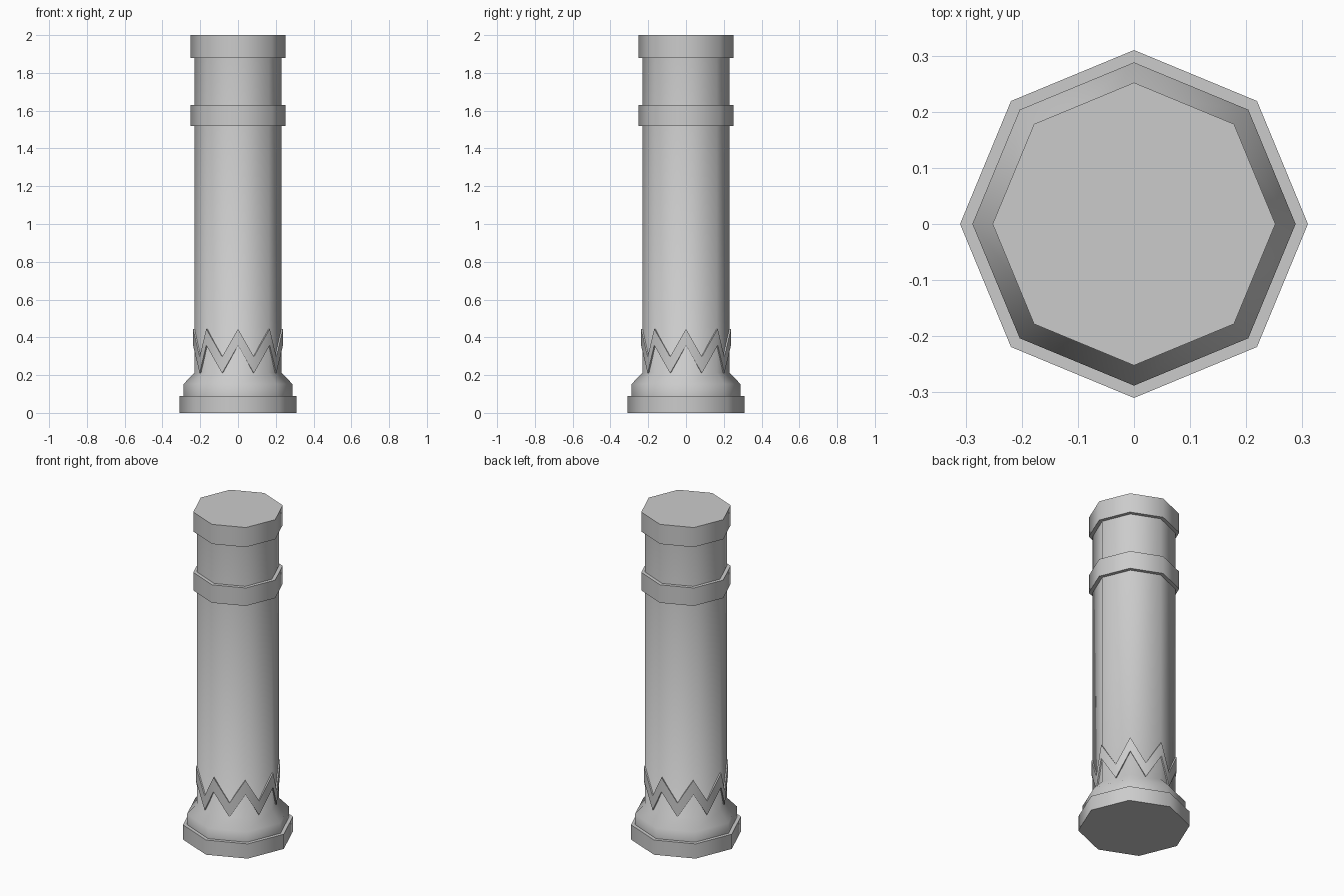
import bpy
import bmesh
from math import cos, pi, radians, sin

if "Cube" in bpy.data.objects:
    bpy.data.objects.remove(bpy.data.objects["Cube"], do_unlink=True)

SIDES = 8

stone = bpy.data.materials.new("grey_stone")
stone.use_nodes = True
GREY = (0.6, 0.6, 0.6, 1)
stone.diffuse_color = GREY
stone.node_tree.nodes["Principled BSDF"].inputs["Base Color"].default_value = GREY


def finish(name, bm):
    """Turn a bmesh into a smooth-shaded stone object with sharp rims."""
    bmesh.ops.recalc_face_normals(bm, faces=bm.faces)
    mesh = bpy.data.meshes.new(name)
    bm.to_mesh(mesh)
    bm.free()
    mesh.materials.append(stone)
    obj = bpy.data.objects.new(name, mesh)
    bpy.context.collection.objects.link(obj)
    bpy.ops.object.select_all(action="DESELECT")
    obj.select_set(True)
    bpy.context.view_layer.objects.active = obj
    bpy.ops.object.shade_smooth_by_angle(angle=radians(60))
    return obj


def bridge(bm, a, b):
    """Join two closed rings of vertices with quads."""
    for i in range(len(a)):
        j = (i + 1) % len(a)
        bm.faces.new((a[i], a[j], b[j], b[i]))


def turned(name, profile):
    """Capped octagonal solid from (radius, height) pairs, bottom to top."""
    bm = bmesh.new()
    rings = [[bm.verts.new((r * cos(2 * pi * i / SIDES), r * sin(2 * pi * i / SIDES), z))
              for i in range(SIDES)] for r, z in profile]
    for low, high in zip(rings, rings[1:]):
        bridge(bm, low, high)
    bm.faces.new(rings[0])
    bm.faces.new(rings[-1])
    return finish(name, bm)


def zigzag(name, outer, inner, peak, valley, height):
    """Raised chevron band: peaks on the corners, valleys mid-side."""
    bm = bmesh.new()

    def ring(radius, lift):
        verts = []
        for i in range(2 * SIDES):
            middle = i % 2
            r = radius * cos(pi / SIDES) if middle else radius
            angle = pi * i / SIDES
            z = (valley if middle else peak) + lift
            verts.append(bm.verts.new((r * cos(angle), r * sin(angle), z)))
        return verts

    loops = [ring(outer, 0), ring(outer, height), ring(inner, height), ring(inner, 0)]
    for k in range(4):
        bridge(bm, loops[k], loops[(k + 1) % 4])
    return finish(name, bm)


# Foot and shaft with its flared lower end
turned("base_slab", [(0.31, 0), (0.31, 0.09)])
turned("shaft", [(0.288, 0.085), (0.288, 0.153), (0.23, 0.213), (0.23, 1.9)])

# Raised collars
turned("neck_ring", [(0.252, 1.52), (0.252, 1.63)])
turned("cap", [(0.252, 1.88), (0.252, 2.0)])

# Chevron trim above the flare
zigzag("zigzag_trim", 0.238, 0.222, 0.358, 0.21, 0.087)
